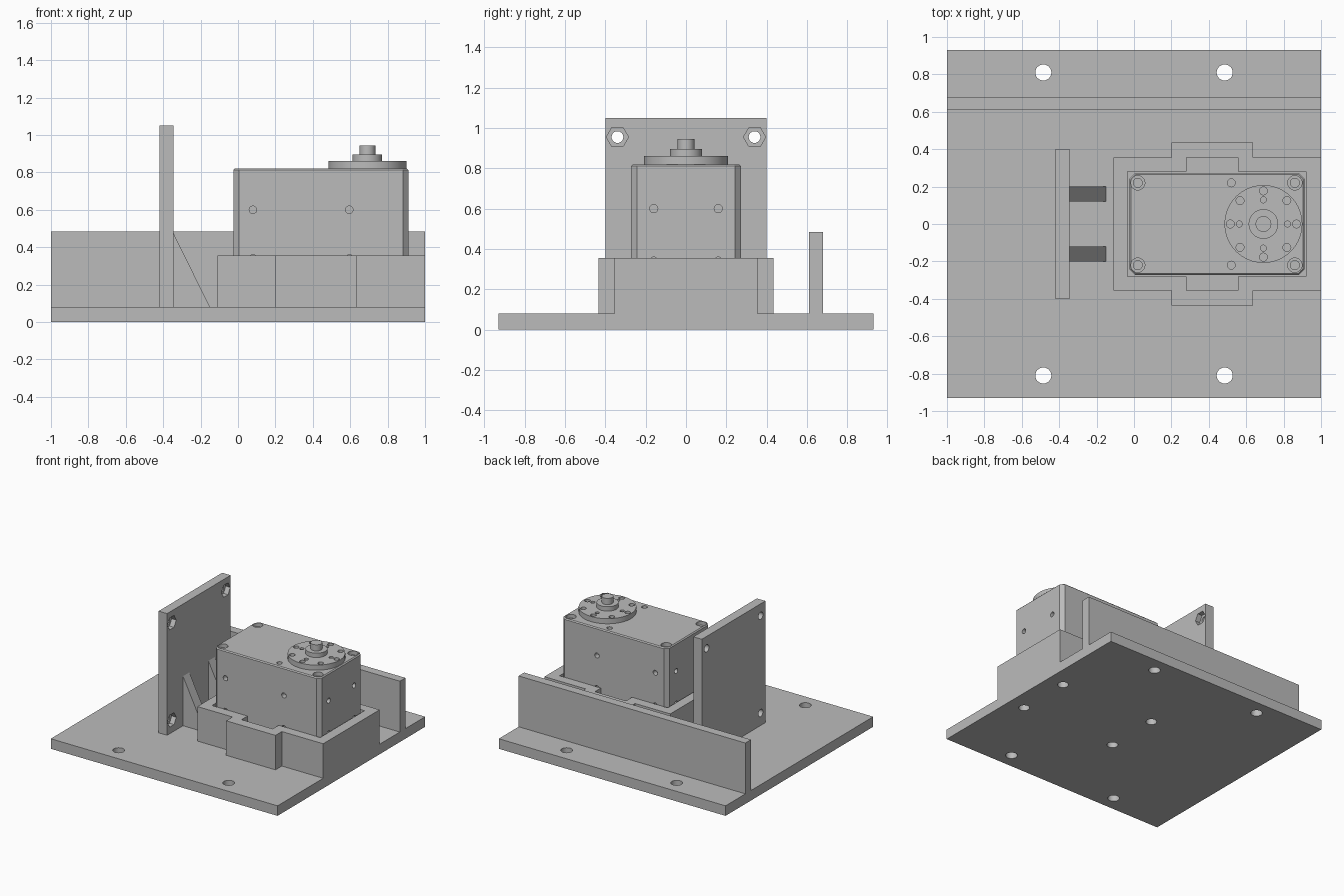
import bpy, bmesh, math
from mathutils import Matrix, Vector

if "Cube" in bpy.data.objects:
    bpy.data.objects.remove(bpy.data.objects["Cube"])

grey = bpy.data.materials.new("plain_grey")
grey.use_nodes = True
colour = (0.5, 0.5, 0.5, 1)
grey.diffuse_color = colour
grey.node_tree.nodes["Principled BSDF"].inputs["Base Color"].default_value = colour


def make(name, bm):
    bmesh.ops.recalc_face_normals(bm, faces=bm.faces)
    mesh = bpy.data.meshes.new(name)
    bm.to_mesh(mesh)
    bm.free()
    mesh.materials.append(grey)
    obj = bpy.data.objects.new(name, mesh)
    bpy.context.scene.collection.objects.link(obj)
    return obj


def prism(name, points, depth):
    """Extrude a closed 3D outline along a vector."""
    bm = bmesh.new()
    face = bm.faces.new([bm.verts.new(p) for p in points])
    out = bmesh.ops.extrude_face_region(bm, geom=[face], use_keep_orig=True)
    moved = [v for v in out["geom"] if isinstance(v, bmesh.types.BMVert)]
    bmesh.ops.translate(bm, verts=moved, vec=depth)
    return make(name, bm)


def box(name, x0, x1, y0, y1, z0, z1):
    pts = [(x0, y0, z0), (x1, y0, z0), (x1, y1, z0), (x0, y1, z0)]
    return prism(name, pts, (0, 0, z1 - z0))


def rods(name, centres, radius, length, axis="Z", sides=32):
    """Equal cylinders centred on the given points along one axis."""
    turn = {"X": Matrix.Rotation(math.pi / 2, 4, "Y"),
            "Y": Matrix.Rotation(math.pi / 2, 4, "X"),
            "Z": Matrix()}[axis]
    bm = bmesh.new()
    for c in centres:
        bmesh.ops.create_cone(bm, cap_ends=True, segments=sides, radius1=radius,
                              radius2=radius, depth=length,
                              matrix=Matrix.Translation(Vector(c)) @ turn)
    return make(name, bm)


def cut(obj, cutter):
    mod = obj.modifiers.new("cut", "BOOLEAN")
    mod.operation, mod.solver, mod.object = "DIFFERENCE", "EXACT", cutter
    bpy.context.view_layer.objects.active = obj
    bpy.ops.object.modifier_apply(modifier=mod.name)
    bpy.data.objects.remove(cutter)


def smooth(obj):
    bpy.ops.object.select_all(action="DESELECT")
    obj.select_set(True)
    bpy.context.view_layer.objects.active = obj
    bpy.ops.object.shade_smooth_by_angle(angle=math.radians(30))


def grid(xs, ys, z):
    return [(x, y, z) for x in xs for y in ys]


def stepped(x0, x1, y, sx0, sx1, sy, z):
    """Rectangle outline with a centred step out on each long side."""
    half = [(x0, y), (sx0, y), (sx0, sy), (sx1, sy), (sx1, y), (x1, y)]
    return [(a, b, z) for a, b in half] + [(a, -b, z) for a, b in reversed(half)]


floor = 0.08
corner_x, corner_y = (0.02, 0.86), (-0.22, 0.22)

# Base plate with mounting and motor screw holes
base = box("base_plate", -1, 1, -0.93, 0.93, 0, floor)
cut(base, rods("cutter", grid((-0.485, 0.485), (-0.81, 0.81), 0.04), 0.043, 0.3))
cut(base, rods("cutter", grid(corner_x, corner_y, 0.04), 0.04, 0.3))
smooth(base)

# Long rear wall
box("rear_wall", -1, 1, 0.61, 0.68, floor, 0.485)

# Upright plate with through holes and hexagonal nut pockets
upright = box("upright_plate", -0.42, -0.345, -0.4, 0.4, floor, 1.05)
nuts = [(-0.345, y, z) for y in (-0.34, 0.34) for z in (0.18, 0.955)]
cut(upright, rods("cutter", nuts, 0.055, 0.08, "X", 6))
cut(upright, rods("cutter", nuts, 0.029, 0.4, "X"))
smooth(upright)

# Triangular gussets behind the upright
for side, y in (("right", -0.2), ("left", 0.12)):
    prism(side + "_gusset",
          [(-0.345, y, floor), (-0.15, y, floor), (-0.345, y, 0.475)], (0, 0.08, 0))

# Motor holder with side pockets
holder = prism("motor_holder", stepped(-0.11, 1, 0.355, 0.2, 0.635, 0.435, floor),
               (0, 0, 0.355 - floor))
cut(holder, prism("cutter", stepped(-0.034, 0.92, 0.28, 0.28, 0.555, 0.355, 0),
                  (0, 0, 0.6)))

# Motor body: chamfered upright edges, softened top rim
body = box("motor_body", -0.025, 0.912, -0.272, 0.272, floor, 0.82)
bm = bmesh.new()
bm.from_mesh(body.data)
uprights = [e for e in bm.edges if abs(e.verts[0].co.z - e.verts[1].co.z) > 0.1]
bmesh.ops.bevel(bm, geom=uprights, offset=0.03, segments=1, affect="EDGES")
rim = [e for e in bm.edges if all(v.co.z > 0.81 for v in e.verts)]
bmesh.ops.bevel(bm, geom=rim, offset=0.008, segments=1, affect="EDGES")
bm.to_mesh(body.data)
bm.free()

# Motor screw holes: counterbored corners, small top holes, side holes
cut(body, rods("cutter", grid(corner_x, corner_y, 0.82), 0.038, 0.06))
cut(body, rods("cutter", grid(corner_x, corner_y, 0.8), 0.024, 0.16))
cut(body, rods("cutter", grid((0.52,), corner_y, 0.82), 0.021, 0.1))
for z in (0.34, 0.6):
    for s in (-1, 1):
        cut(body, rods("cutter", grid((0.08, 0.595), (s * 0.272,), z), 0.02, 0.08, "Y"))
    for x in (-0.025, 0.912):
        cut(body, rods("cutter", grid((x,), (-0.16, 0.16), z), 0.02, 0.08, "X"))
smooth(body)

# Round output horn with two rings of holes
cx = 0.692


def ring(count, radius):
    return [(cx + radius * math.cos(math.tau * i / count),
             radius * math.sin(math.tau * i / count), 0.86) for i in range(count)]


horn = rods("output_horn", [(cx, 0, 0.84)], 0.208, 0.042, sides=64)
cut(horn, rods("cutter", ring(8, 0.177), 0.021, 0.06))
cut(horn, rods("cutter", ring(4, 0.129), 0.016, 0.06))
smooth(horn)
smooth(rods("horn_boss", [(cx, 0, 0.878)], 0.079, 0.036, sides=48))
smooth(rods("shaft_tip", [(cx, 0, 0.92)], 0.042, 0.05))
